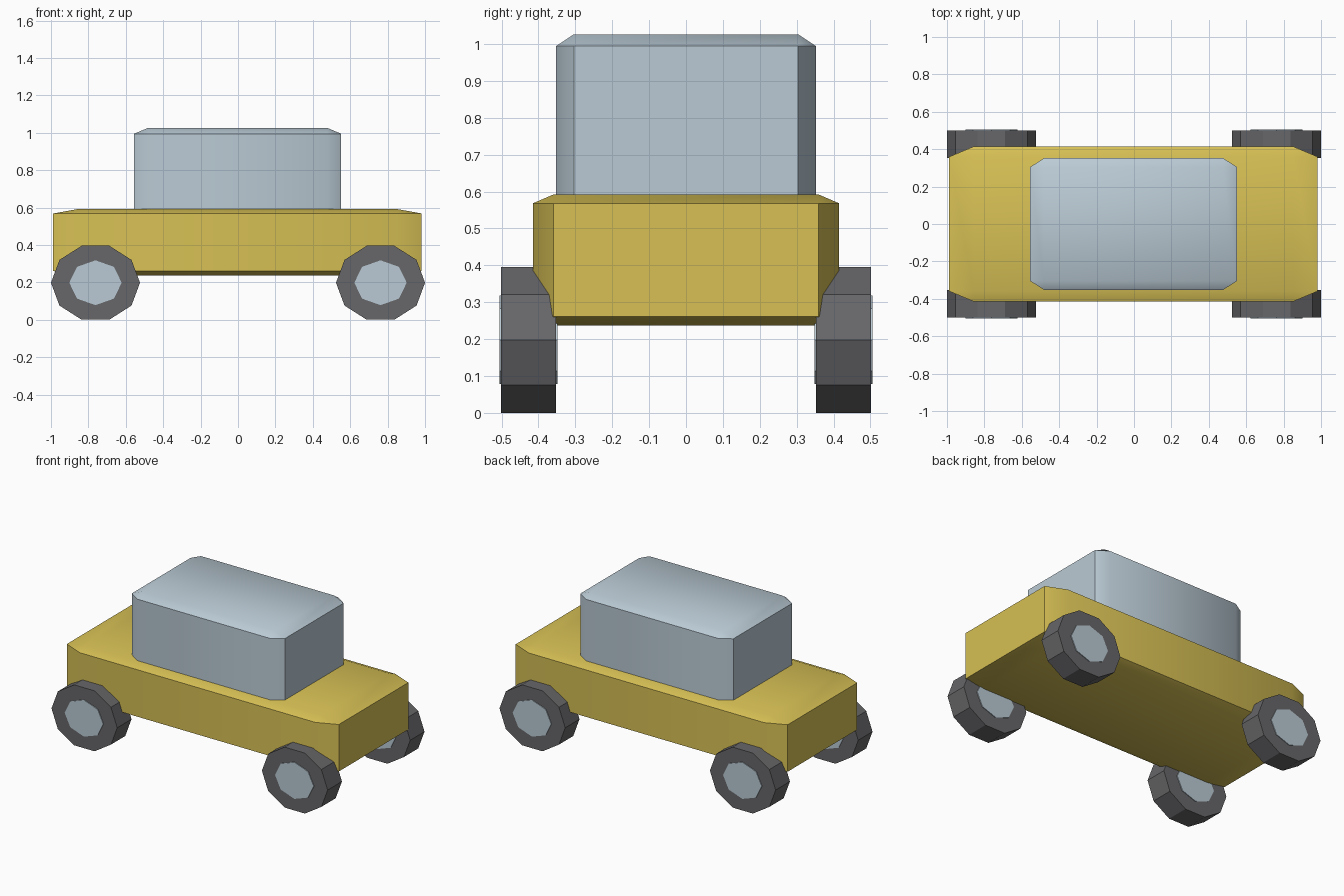
import bpy
import bmesh
from math import cos, sin, tau, radians
from mathutils import Vector

if "Cube" in bpy.data.objects:
    bpy.data.objects.remove(bpy.data.objects["Cube"], do_unlink=True)


def make_material(name, rgb):
    mat = bpy.data.materials.new(name)
    mat.use_nodes = True
    color = (*rgb, 1.0)
    mat.diffuse_color = color
    mat.node_tree.nodes["Principled BSDF"].inputs["Base Color"].default_value = color
    return mat


yellow = make_material("yellow paint", (0.68, 0.53, 0.09))
pale_blue = make_material("pale blue grey", (0.49, 0.59, 0.66))
rubber = make_material("dark grey rubber", (0.135, 0.135, 0.142))


def finish(name, bm, mat, location, smooth_angle=None):
    bmesh.ops.recalc_face_normals(bm, faces=bm.faces)
    mesh = bpy.data.meshes.new(name)
    bm.to_mesh(mesh)
    bm.free()
    mesh.materials.append(mat)
    obj = bpy.data.objects.new(name, mesh)
    obj.location = location
    bpy.context.collection.objects.link(obj)
    if smooth_angle:
        bpy.ops.object.select_all(action="DESELECT")
        obj.select_set(True)
        bpy.context.view_layer.objects.active = obj
        bpy.ops.object.shade_smooth_by_angle(angle=radians(smooth_angle))
    return obj


def chamfered_box(name, low, high, bevel, mat):
    """Unit cube chamfered first, then stretched, so chamfers follow its proportions."""
    low, high = Vector(low), Vector(high)
    bm = bmesh.new()
    bmesh.ops.create_cube(bm, size=1)
    bmesh.ops.bevel(bm, geom=bm.edges[:], offset=bevel, offset_type="OFFSET",
                    segments=1, affect="EDGES")
    bmesh.ops.scale(bm, vec=high - low, verts=bm.verts)
    return finish(name, bm, mat, (low + high) / 2, 35)


def disc(name, sides, rx, rz, width, mat, location):
    """Flat-sided elliptical prism with its axis along y."""
    bm = bmesh.new()
    ring = [bm.verts.new((rx * cos(tau * i / sides), -width / 2, rz * sin(tau * i / sides)))
            for i in range(sides)]
    face = bm.faces.new(ring)
    result = bmesh.ops.extrude_face_region(bm, geom=[face], use_keep_orig=True)
    moved = [v for v in result["geom"] if isinstance(v, bmesh.types.BMVert)]
    bmesh.ops.translate(bm, vec=(0, width, 0), verts=moved)
    return finish(name, bm, mat, location)


# Body and cabin
chamfered_box("body", (-0.988, -0.415, 0.237), (0.982, 0.415, 0.592), 0.067, yellow)
chamfered_box("cabin", (-0.556, -0.352, 0.56), (0.552, 0.352, 1.026), 0.068, pale_blue)

# Four wheels, each a tyre with a hub passing through it
for end, x in (("right", -0.762), ("left", 0.762)):
    for side, y in (("front", -0.427), ("back", 0.427)):
        place = (x, y, 0.198)
        disc(f"{side}_{end}_tyre", 10, 0.238, 0.208, 0.148, rubber, place)
        disc(f"{side}_{end}_hub", 8, 0.14, 0.12, 0.157, pale_blue, place)
